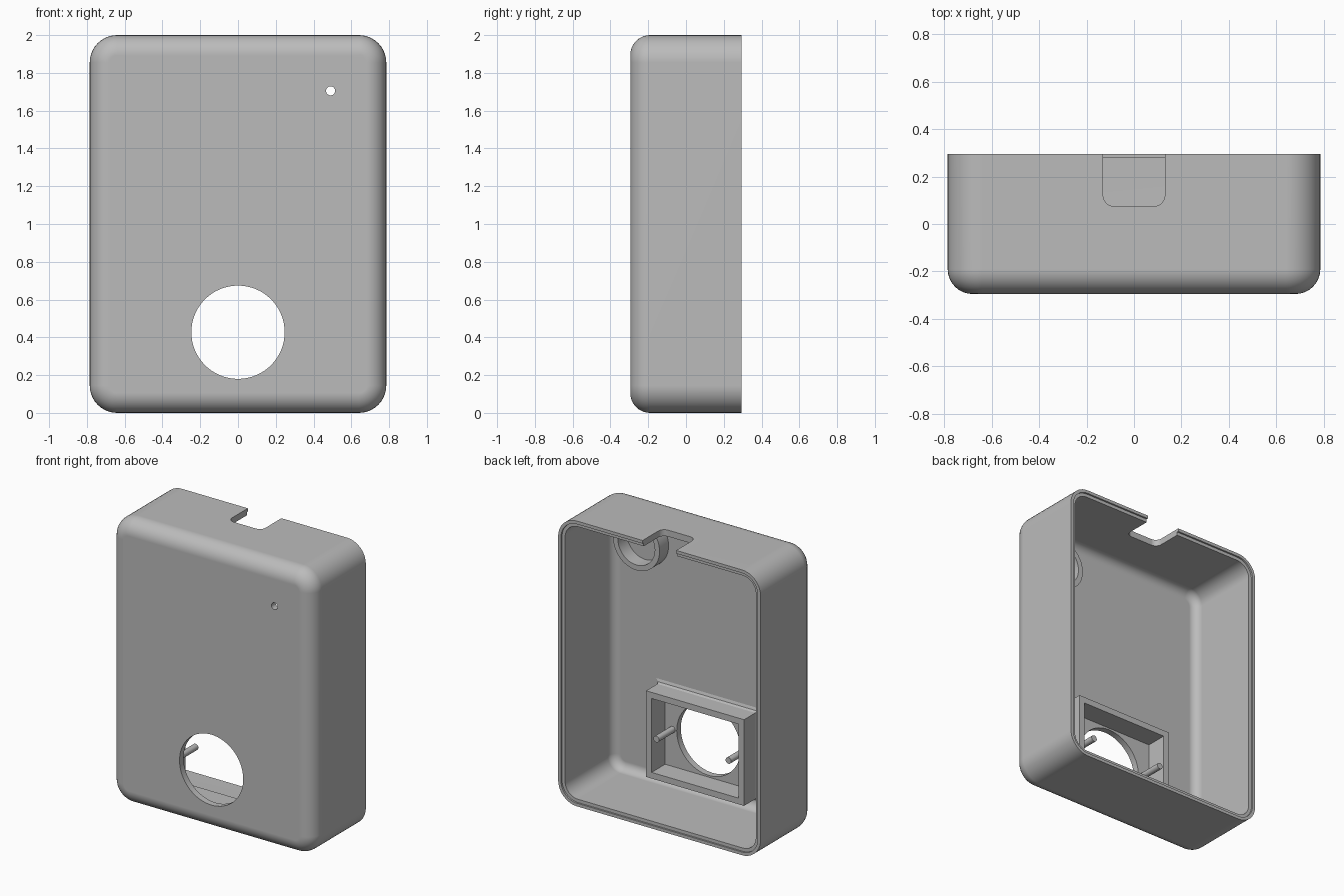
import bpy, bmesh, math

cube = bpy.data.objects.get("Cube")
if cube:
    bpy.data.objects.remove(cube, do_unlink=True)

grey = bpy.data.materials.new("plain_grey")
grey.use_nodes = True
grey.diffuse_color = (0.5, 0.5, 0.5, 1)
grey.node_tree.nodes["Principled BSDF"].inputs["Base Color"].default_value = (0.5, 0.5, 0.5, 1)

W, H, D = 0.785, 1.0, 0.295      # half sizes of the case
WALL, CORNER, FILLET = 0.045, 0.145, 0.105
FLOOR = WALL - D                 # inner face of the front wall


def outline(hw, hh, r, seg):
    """Rounded rectangle; r = hw = hh gives a circle, seg = 0 a sharp one."""
    pts = []
    for k in range(4):
        sx, sz = ((1, 1), (-1, 1), (-1, -1), (1, -1))[k]
        for i in range(seg + 1):
            a = (k + i / max(seg, 1)) * math.pi / 2
            c, s = (math.cos(a), math.sin(a)) if seg else (sx, sz)
            pts.append((sx * (hw - r) + r * c, sz * (hh - r) + r * s))
    return pts


def loft(name, rings, seg, centre, caps=True, axis="y"):
    """Skin a list of (half width, half height, radius, depth) sections."""
    bm = bmesh.new()
    cx, cz = centre
    loops = []
    for hw, hh, r, d in rings:
        loop = []
        for u, v in outline(hw, hh, r, seg):
            co = (cx + u, d, cz + v) if axis == "y" else (cx + u, cz + v, d)
            loop.append(bm.verts.new(co))
        loops.append(loop)
    pairs = list(zip(loops, loops[1:]))
    if caps:
        bm.faces.new(loops[0])
        bm.faces.new(loops[-1])
    else:
        pairs.append((loops[-1], loops[0]))
    for a, b in pairs:
        for i in range(len(a)):
            j = (i + 1) % len(a)
            bm.faces.new((a[i], a[j], b[j], b[i]))
    bmesh.ops.remove_doubles(bm, verts=bm.verts, dist=1e-6)
    bmesh.ops.recalc_face_normals(bm, faces=bm.faces)
    mesh = bpy.data.meshes.new(name)
    bm.to_mesh(mesh)
    bm.free()
    mesh.materials.append(grey)
    ob = bpy.data.objects.new(name, mesh)
    bpy.context.collection.objects.link(ob)
    return ob


def activate(ob):
    bpy.ops.object.select_all(action="DESELECT")
    ob.select_set(True)
    bpy.context.view_layer.objects.active = ob


def smooth(ob):
    activate(ob)
    bpy.ops.object.shade_smooth_by_angle(angle=math.radians(30))
    ob.modifiers.new("flat_face_normals", "WEIGHTED_NORMAL").keep_sharp = True


def fillet(inset, radius, front):
    """Inset and depth steps of a rounded front edge, from face to side."""
    for i in range(9):
        a = i / 8 * math.pi / 2
        yield inset + radius * (1 - math.sin(a)), front + radius * (1 - math.cos(a))


# Case: outer skin, stepped rim, inner skin
steps = list(fillet(0, FILLET, -D))
steps += [(0, D), (0.022, D), (0.022, D - 0.012), (WALL, D - 0.012)]
steps += reversed(list(fillet(WALL, FILLET - WALL, FLOOR)))
case = loft("case", [(W - d, H - d, CORNER - d, y) for d, y in steps], 10, (0, H))

# Openings: round window, small light hole, cable notch in the top
HOLE, LIGHT = (0, 0.427), (0.49, 1.705)
cutters = [
    loft("window_cutter", [(0.247, 0.247, 0.247, y) for y in (-0.4, -0.15)], 16, HOLE),
    loft("light_cutter", [(0.024, 0.024, 0.024, y) for y in (-0.4, -0.15)], 6, LIGHT),
    loft("notch_cutter", [(0.13, 0.2, 0.045, z) for z in (1.9, 2.1)], 6, (0, 0.275), axis="z"),
]
for cutter in cutters:
    cut = case.modifiers.new("cut", "BOOLEAN")
    cut.operation, cut.solver, cut.object = "DIFFERENCE", "EXACT", cutter
    activate(case)
    bpy.ops.object.modifier_apply(modifier=cut.name)
    bpy.data.objects.remove(cutter, do_unlink=True)
smooth(case)

# Rectangular frame behind the window, flared where it meets the wall
fw, fh, ft, back, sunk = 0.38, 0.302, 0.043, -0.1, FLOOR - 0.004
sections = [(0.025, sunk), (0.025, FLOOR), (0.007, FLOOR + 0.007), (0, FLOOR + 0.025),
            (0, back), (-ft, back), (-ft, sunk)]
loft("window_frame", [(fw + g, fh + g, 0, y) for g, y in sections], 0, HOLE, caps=False)

# Hollow boss around the light hole
sections = [(0.18, sunk), (0.18, -0.15), (0.143, -0.15), (0.143, sunk)]
smooth(loft("light_boss", [(r, r, r, y) for r, y in sections], 12, LIGHT, caps=False))

# Mounting pegs either side of the window
for side, x in (("left", 0.28), ("right", -0.28)):
    smooth(loft(side + "_peg", [(0.022, 0.022, 0.022, y) for y in (sunk, -0.07)], 6, (x, HOLE[1])))
